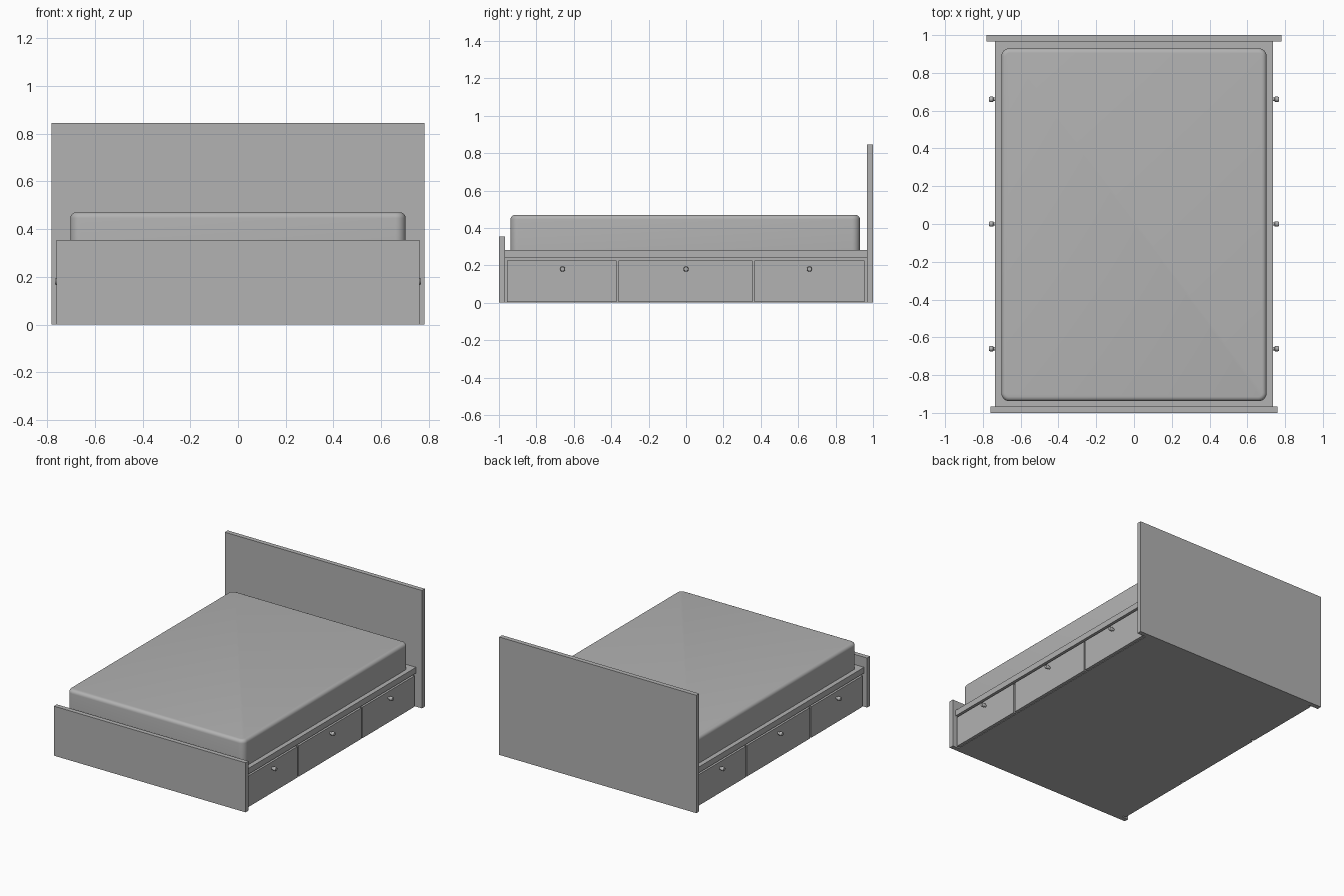
import bpy, bmesh, math
from mathutils import Matrix

if "Cube" in bpy.data.objects:
    bpy.data.objects.remove(bpy.data.objects["Cube"])

grey = bpy.data.materials.new("plain_grey")
grey.diffuse_color = (0.445, 0.445, 0.445, 1)
grey.use_nodes = True
grey.node_tree.nodes["Principled BSDF"].inputs["Base Color"].default_value = grey.diffuse_color


def finish(name, bm):
    me = bpy.data.meshes.new(name)
    bmesh.ops.recalc_face_normals(bm, faces=bm.faces)
    bm.to_mesh(me)
    bm.free()
    me.materials.append(grey)
    ob = bpy.data.objects.new(name, me)
    bpy.context.collection.objects.link(ob)
    return ob


def box_mesh(x0, x1, y0, y1, z0, z1):
    bm = bmesh.new()
    bmesh.ops.create_cube(bm, size=1)
    for v in bm.verts:
        v.co = ((x0 + x1) / 2 + v.co.x * (x1 - x0),
                (y0 + y1) / 2 + v.co.y * (y1 - y0),
                (z0 + z1) / 2 + v.co.z * (z1 - z0))
    return bm


def box(name, *size):
    return finish(name, box_mesh(*size))


def smooth(ob):
    bpy.ops.object.select_all(action='DESELECT')
    ob.select_set(True)
    bpy.context.view_layer.objects.active = ob
    bpy.ops.object.shade_smooth_by_angle(angle=math.radians(40))


# End boards
box("headboard", -0.782, 0.782, 0.967, 1.0, 0, 0.845)
box("footboard", -0.76, 0.76, -1.0, -0.967, 0, 0.355)

# Recessed carcass and the platform on top of it
box("carcass", -0.71, 0.71, -0.967, 0.967, 0, 0.24)
box("platform", -0.735, 0.735, -0.967, 0.967, 0.24, 0.282)

# Mattress: rounded plan corners, then a rounded top rim
bm = box_mesh(-0.702, 0.702, -0.938, 0.93, 0.282, 0.47)
uprights = [e for e in bm.edges if abs(e.verts[0].co.z - e.verts[1].co.z) > 0.1]
bmesh.ops.bevel(bm, geom=uprights, offset=0.042, segments=6, profile=0.5, affect='EDGES')
rim = [e for e in bm.edges if all(v.co.z > 0.46 for v in e.verts)]
bmesh.ops.bevel(bm, geom=rim, offset=0.024, segments=5, profile=0.5, affect='EDGES')
smooth(finish("mattress", bm))

# Three drawers with turned knobs on each side
drawers = [(-0.957, -0.372, -0.66), (-0.36, 0.355, 0.0), (0.367, 0.955, 0.66)]
knob_profile = [(0.0, 0.72), (0.009, 0.72), (0.009, 0.743), (0.014, 0.746),
                (0.014, 0.762), (0.011, 0.767), (0.0, 0.767)]
for side, label in ((1, "right"), (-1, "left")):
    for i, (y0, y1, ky) in enumerate(drawers, 1):
        xs = sorted((side * 0.70, side * 0.732))
        box(f"{label}_drawer_{i}", *xs, y0, y1, 0.003, 0.225)
        bm = bmesh.new()
        pts = [bm.verts.new((side * x, r, 0)) for r, x in knob_profile]
        edges = [bm.edges.new(p) for p in zip(pts, pts[1:])]
        bmesh.ops.spin(bm, geom=pts + edges, cent=(0, 0, 0), axis=(1, 0, 0),
                       angle=math.tau, steps=16, use_merge=True)
        bmesh.ops.remove_doubles(bm, verts=bm.verts, dist=1e-5)
        bmesh.ops.transform(bm, matrix=Matrix.Translation((0, ky, 0.18)), verts=bm.verts)
        smooth(finish(f"{label}_knob_{i}", bm))
